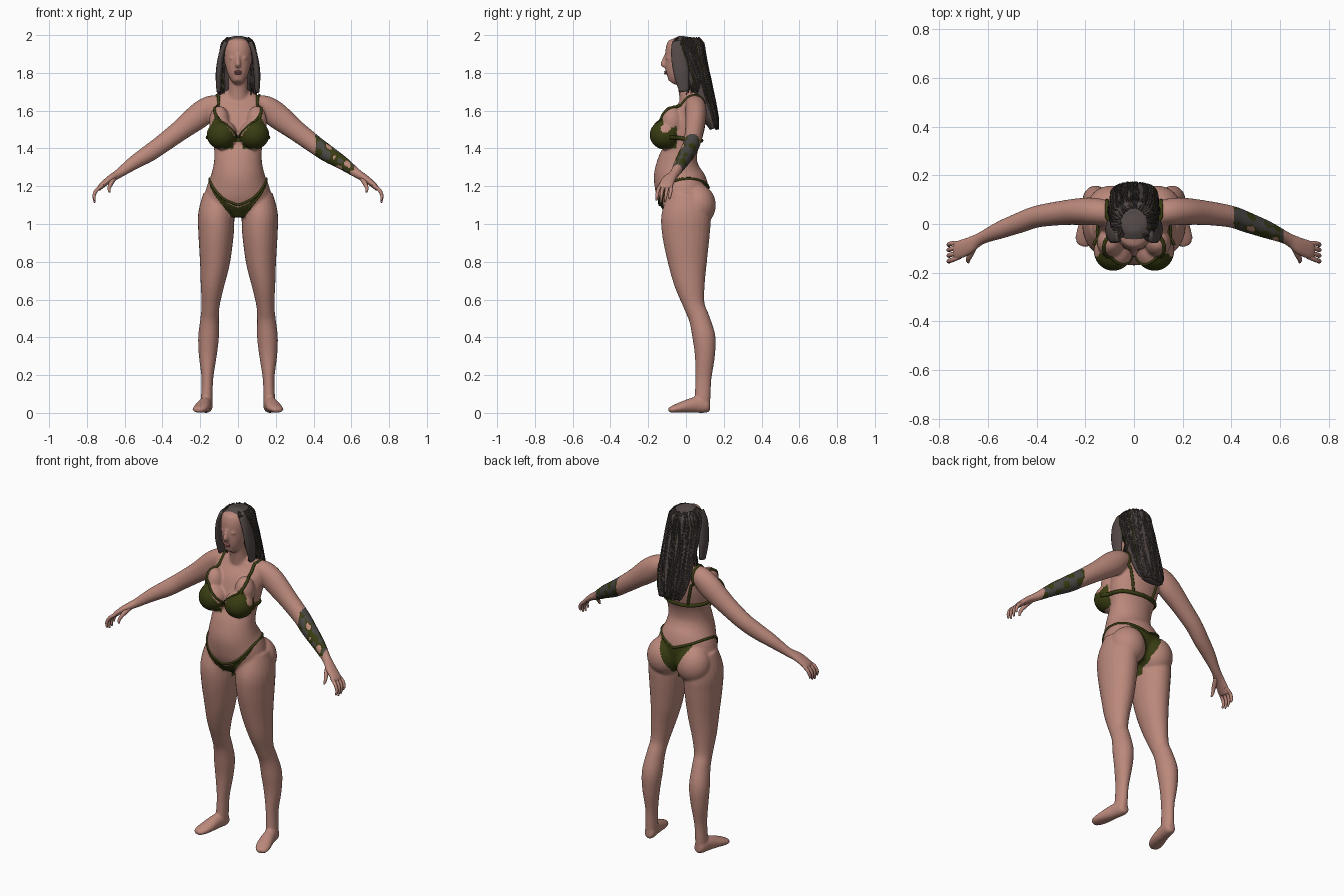
import bpy, bmesh, math, random
from mathutils import Vector, Matrix
from mathutils.bvhtree import BVHTree

random.seed(4)
if "Cube" in bpy.data.objects:
    bpy.data.objects.remove(bpy.data.objects["Cube"])


def material(name, color):
    m = bpy.data.materials.new(name)
    m.use_nodes = True
    m.diffuse_color = (*color, 1)
    m.node_tree.nodes["Principled BSDF"].inputs["Base Color"].default_value = (*color, 1)
    return m


SKIN = material("skin", (0.50, 0.25, 0.20))
GREEN = material("olive cloth", (0.04, 0.045, 0.006))
SLEEVE = material("charcoal sleeve", (0.07, 0.065, 0.06))
HAIR = material("dark hair", (0.085, 0.066, 0.062))
STRAND = material("deep hair strand", (0.045, 0.036, 0.033))
LIPS = material("lips", (0.36, 0.13, 0.12))
X, Y, Z = Vector((1, 0, 0)), Vector((0, 1, 0)), Vector((0, 0, 1))


def spline(keys, steps):
    """Smooth interpolation through tuples of any length."""
    out = []
    for i in range(len(keys) - 1):
        a, b, c, d = (keys[max(0, min(len(keys) - 1, i + k))] for k in (-1, 0, 1, 2))
        for s in range(steps):
            t = s / steps
            out.append([q + 0.5 * t * (r - p + t * (2*p - 5*q + 4*r - w + t * (3*(q - r) + w - p)))
                        for p, q, r, w in zip(a, b, c, d)])
    return out + [list(keys[-1])]


def loft(bm, keys, ref=Y, sides=24, steps=5, mirror=False, mat=0):
    """Skin elliptical rings (x, y, z, radius_u, radius_v) along a path."""
    path = spline(keys, steps)
    for sx in ((1, -1) if mirror else (1,)):
        rings = []
        for i, p in enumerate(path):
            c = Vector(p[:3])
            t = Vector(path[min(i + 1, len(path) - 1)][:3]) - Vector(path[max(i - 1, 0)][:3])
            u = ref.cross(t).normalized()
            v = t.normalized().cross(u)
            ring = []
            for k in range(sides):
                a = math.tau * k / sides
                q = c + u * (p[3] * math.cos(a)) + v * (p[4] * math.sin(a))
                ring.append(bm.verts.new((sx * q.x, q.y, q.z)))
            rings.append(ring)
        faces = [bm.faces.new(rings[0]), bm.faces.new(rings[-1])]
        for r0, r1 in zip(rings, rings[1:]):
            for k in range(sides):
                j = (k + 1) % sides
                faces.append(bm.faces.new((r0[k], r0[j], r1[j], r1[k])))
        for f in faces:
            f.material_index = mat


def blob(bm, center, radii, mirror=False):
    for sx in ((1, -1) if mirror else (1,)):
        m = Matrix.Translation((sx * center[0], center[1], center[2])) @ Matrix.Diagonal((*radii, 1))
        bmesh.ops.create_uvsphere(bm, u_segments=24, v_segments=16, radius=1, matrix=m)


def finish(name, bm, mats):
    bmesh.ops.recalc_face_normals(bm, faces=bm.faces[:])
    me = bpy.data.meshes.new(name)
    bm.to_mesh(me)
    bm.free()
    for m in mats:
        me.materials.append(m)
    me.shade_smooth()
    ob = bpy.data.objects.new(name, me)
    bpy.context.collection.objects.link(ob)
    return ob


# Body volumes: torso, neck, head
bm = bmesh.new()
loft(bm, [(0, 0, 1.04, .09, .09), (0, -.005, 1.10, .17, .125), (0, -.02, 1.18, .17, .14),
          (0, -.042, 1.26, .142, .13), (0, -.043, 1.33, .127, .108), (0, -.027, 1.40, .127, .09),
          (0, -.01, 1.48, .142, .1), (0, .012, 1.56, .15, .095), (0, .03, 1.63, .15, .07),
          (0, .03, 1.68, .1, .052), (0, .02, 1.71, .05, .045)], sides=40)
loft(bm, [(0, .025, 1.62, .065, .055), (0, .01, 1.71, .052, .05), (0, -.01, 1.82, .05, .05)])
loft(bm, [(0, -.078, 1.75, .022, .022), (0, -.062, 1.775, .045, .046), (0, -.045, 1.82, .062, .068),
          (0, -.03, 1.87, .072, .082), (0, -.02, 1.92, .077, .088), (0, -.01, 1.955, .067, .08),
          (0, -.005, 1.98, .035, .045)], sides=32)
loft(bm, [(0, -.106, 1.895, .008, .01), (0, -.116, 1.865, .011, .013), (0, -.122, 1.845, .015, .014),
          (0, -.112, 1.835, .012, .01)], sides=12)
blob(bm, (.032, -.094, 1.878), (.015, .012, .01), True)
# Bust and buttocks
blob(bm, (.085, -.11, 1.472), (.081, .083, .078), True)
blob(bm, (.098, -.075, 1.54), (.055, .06, .085), True)
blob(bm, (.095, .062, 1.10), (.1, .096, .11), True)
# Arms with palms
loft(bm, [(.08, .04, 1.635, .045, .045), (.145, .05, 1.62, .06, .055), (.205, .052, 1.575, .068, .056),
          (.30, .045, 1.50, .056, .05), (.40, .03, 1.425, .049, .045), (.47, .005, 1.375, .046, .042),
          (.55, -.025, 1.325, .037, .036), (.63, -.06, 1.268, .025, .026), (.68, -.09, 1.237, .019, .036),
          (.725, -.108, 1.20, .015, .04), (.74, -.112, 1.18, .01, .034)], mirror=True)
# Legs and feet
loft(bm, [(.10, 0, 1.15, .085, .1), (.115, 0, 1.05, .096, .13), (.116, 0, .95, .094, .127),
          (.122, .008, .80, .08, .104), (.135, .02, .68, .063, .081), (.145, .043, .57, .048, .057),
          (.15, .07, .50, .049, .055), (.156, .095, .40, .055, .061), (.16, .1, .30, .047, .053),
          (.162, .092, .18, .031, .043), (.165, .088, .08, .031, .042), (.165, .088, .03, .03, .04)],
     mirror=True)
loft(bm, [(.163, .125, .038, .022, .026), (.165, .105, .037, .032, .037), (.175, .05, .042, .035, .042),
          (.19, -.02, .03, .042, .03), (.205, -.065, .02, .038, .02), (.214, -.09, .014, .022, .012)],
     ref=Z, mirror=True)
body = finish("body", bm, [SKIN, GREEN, SLEEVE])

# Fuse the volumes into one smooth skin
rm = body.modifiers.new("fuse", "REMESH")
rm.mode, rm.voxel_size = "VOXEL", 0.0065
sm = body.modifiers.new("soften", "SMOOTH")
sm.factor, sm.iterations = 0.5, 8
dg = bpy.context.evaluated_depsgraph_get()
mesh = bpy.data.meshes.new_from_object(body.evaluated_get(dg))
body.modifiers.clear()
body.data = mesh
mesh.materials.clear()
for m in (SKIN, GREEN, SLEEVE):
    mesh.materials.append(m)
mesh.shade_smooth()


# Cloth areas on the skin
def is_cup(x, y, z):
    if x < .025:
        return y < -.05 and 1.435 < z < 1.468
    near = (Vector((x, y, z)) - Vector((.088, -.11, 1.48))).length < .112
    return near and y < -.05 and 1.398 < z < min(1.45 + 1.15 * x, 1.57 - 2 * (x - .12))


def is_brief(x, y, z):
    if y < -.03:
        return x < .15 and 1.015 + .7 * x + 4 * x * x < z < 1.09 + .1 * x + 5 * x * x
    return .98 < z < 1.19 + .3 * x and x < .025 + max(0, z - 1.06) * .5


def paint(c):
    x, y, z = abs(c.x), c.y, c.z
    if .41 < c.x < .615:
        n = math.sin(95 * c.x + 40 * z) + math.sin(120 * y + 60 * c.x) + math.sin(85 * z - 50 * c.x)
        front = y < .12 - .27 * c.x
        if front and n > 1.2:
            return 0
        return 1 if n > (-.5 if front else .9) else 2
    return 1 if x < .2 and (is_cup(x, y, z) or is_brief(x, y, z)) else 0


for p in mesh.polygons:
    p.material_index = paint(p.center)

# Straps that lie on the skin
tree = BVHTree.FromPolygons([v.co for v in mesh.vertices], [p.vertices[:] for p in mesh.polygons])


def strap(name, keys, r):
    sb = bmesh.new()
    for sx in (1, -1):
        pts = []
        for x, y, z in spline(keys, 8):
            co = tree.find_nearest(Vector((sx * x, y, z)))[0]
            pts.append((*co, r, r))
        cu = bpy.data.curves.new(name, "CURVE")
        cu.dimensions, cu.bevel_depth, cu.bevel_resolution = "3D", r, 2
        sp = cu.splines.new("POLY")
        sp.points.add(len(pts) - 1)
        for q, p in zip(sp.points, pts):
            q.co = (*p[:3], 1)
        tmp = bpy.data.objects.new(name, cu)
        me = bpy.data.meshes.new_from_object(tmp)
        sb.from_mesh(me)
        bpy.data.objects.remove(tmp)
        bpy.data.meshes.remove(me)
    finish(name, sb, [GREEN])


strap("shoulder_straps", [(.11, -.13, 1.55), (.112, -.06, 1.62), (.112, .02, 1.70), (.11, .10, 1.62),
                          (.095, .11, 1.52), (.075, .1, 1.44)], .008)
strap("chest_band", [(.155, -.09, 1.46), (.15, -.02, 1.45), (.12, .06, 1.44), (0, .1, 1.435)], .011)
strap("cup_edges", [(0, -.13, 1.46), (.05, -.16, 1.507), (.11, -.13, 1.565)], .006)
strap("brief_waist", [(0, -.16, 1.09), (.08, -.15, 1.13), (.15, -.08, 1.22), (.16, .02, 1.25),
                      (.09, .1, 1.225), (0, .11, 1.19)], .007)
strap("brief_leg_edges", [(.03, -.09, 1.04), (.06, -.13, 1.075), (.10, -.13, 1.127), (.15, -.08, 1.215)], .006)

# Fingers and thumbs
bm = bmesh.new()
for i, o in enumerate((-.035, -.012, .011, .033)):
    drop = (.0, .012, .008, -.008)[i]
    loft(bm, [(.715, -.106 + o * .8, 1.205, .01, .01), (.748, -.113 + o, 1.18, .0095, .0095),
              (.762, -.118 + o, 1.15, .0085, .0085), (.758, -.122 + o, 1.125 - drop, .005, .005)],
         sides=10, mirror=True)
loft(bm, [(.655, -.085, 1.245, .016, .014), (.672, -.125, 1.215, .013, .012), (.682, -.147, 1.19, .01, .009),
          (.68, -.157, 1.168, .005, .005)], ref=X, sides=10, mirror=True)
finish("fingers", bm, [SKIN])

# Lips
bm = bmesh.new()
for z, w in ((1.806, .022), (1.797, .019)):
    blob(bm, (0, -.107, z), (w, .009, .006))
finish("lips", bm, [LIPS])

# Hair volume with side locks
rings = [(0, .005, 1.992, .02, .025), (0, .004, 1.983, .055, .06), (0, .004, 1.955, .083, .088),
         (0, .012, 1.90, .095, .09), (0, .04, 1.83, .098, .075), (0, .065, 1.75, .1, .068),
         (0, .098, 1.65, .1, .055), (0, .13, 1.56, .092, .04), (0, .148, 1.505, .07, .022)]
bm = bmesh.new()
loft(bm, rings, sides=36)
loft(bm, [(.062, -.045, 1.965, .015, .03), (.087, -.04, 1.90, .015, .04), (.1, -.025, 1.80, .018, .042),
          (.102, -.01, 1.70, .012, .025)], sides=14, mirror=True)
finish("hair", bm, [HAIR])

# Loose strands following the hair volume
bm = bmesh.new()
for n in range(110):
    a = math.radians(random.uniform(-50, 230))
    side = math.sin(a) < .25
    tone = 2 if random.random() < .08 else int(random.random() < .6)
    r = random.uniform(.002, .0045)
    keys = []
    for x, y, z, rx, ry in rings[1:6] if side else rings[1:]:
        b = a + random.uniform(-.07, .07)
        s = random.uniform(.99, 1.03)
        keys.append((rx * s * math.cos(b), y + ry * s * math.sin(b), z + random.uniform(-.006, .006), r, r))
    if side:
        x, y, z = keys[-1][:3]
        keys.append((x * 1.06, y - .01, random.uniform(1.68, 1.72), r * .6, r * .6))
    loft(bm, keys, ref=Vector((.3, 1, .05)), sides=5, steps=3, mat=tone)
finish("hair_strands", bm, [HAIR, STRAND, GREEN])
